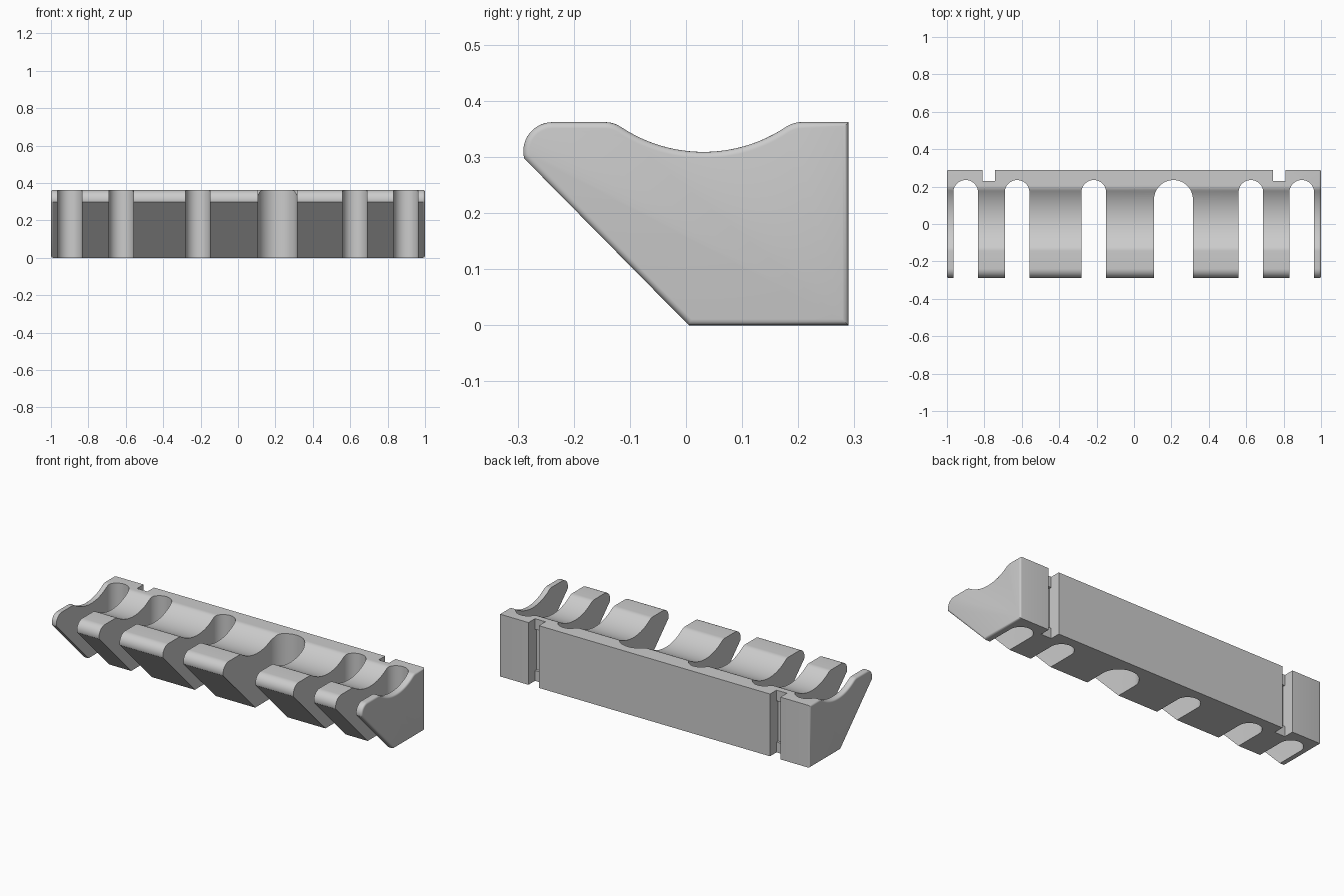
import bpy, bmesh
from math import sin, cos, radians, asin

if "Cube" in bpy.data.objects:
    bpy.data.objects.remove(bpy.data.objects["Cube"])

grey = bpy.data.materials.new("light_grey")
grey.use_nodes = True
colour = (0.6, 0.6, 0.6, 1)
grey.diffuse_color = colour
grey.node_tree.nodes["Principled BSDF"].inputs["Base Color"].default_value = colour


def arc(cx, cy, r, start, end, steps):
    angles = [radians(start + (end - start) * i / steps) for i in range(steps + 1)]
    return [(cx + r * cos(a), cy + r * sin(a)) for a in angles]


def prism(name, points, place, offset):
    """Extrude a 2D outline placed in space by place(u, v)."""
    bm = bmesh.new()
    face = bm.faces.new([bm.verts.new(place(*p)) for p in points])
    grown = bmesh.ops.extrude_face_region(bm, geom=[face])["geom"]
    bmesh.ops.translate(bm, vec=offset, verts=[g for g in grown if isinstance(g, bmesh.types.BMVert)])
    bmesh.ops.recalc_face_normals(bm, faces=bm.faces)
    mesh = bpy.data.meshes.new(name)
    bm.to_mesh(mesh)
    bm.free()
    obj = bpy.data.objects.new(name, mesh)
    bpy.context.collection.objects.link(obj)
    mesh.materials.append(grey)
    return obj


# Side profile: rounded front lip, scooped top, sloping underside
TOP, DIP, MID = 0.362, 0.309, 0.031
R, FILLET = 0.265, 0.05
reach = 0.175
swing = asin(reach / (R + FILLET)) * 57.29578
profile = [(0.005, 0), (0.29, 0), (0.29, TOP)]
profile += arc(MID + reach, TOP - FILLET, FILLET, 90, 90 + swing, 6)
profile += arc(MID, DIP + R, R, 270 + swing, 270 - swing, 24)[1:-1]
profile += arc(MID - reach, TOP - FILLET, FILLET, 90 - swing, 90, 6)
profile += arc(-0.238, 0.31, 0.052, 90, 194, 14)
body = prism("tool_rack", profile, lambda y, z: (-1, y, z), (2, 0, 0))

# Softened edges around both end faces
bm = bmesh.new()
bm.from_mesh(body.data)
rim = [e for e in bm.edges if all(abs(v.co.x) > 0.99 for v in e.verts)
       and abs(e.verts[0].co.x - e.verts[1].co.x) < 0.01]
bmesh.ops.bevel(bm, geom=rim, offset=0.011, segments=4, profile=0.5, affect='EDGES')
bm.to_mesh(body.data)
bm.free()


def cut(cutter):
    mod = body.modifiers.new(cutter.name, 'BOOLEAN')
    mod.operation = 'DIFFERENCE'
    mod.solver = 'EXACT'
    mod.object = cutter
    cutter.hide_render = True
    bpy.context.view_layer.objects.active = body
    bpy.ops.object.modifier_apply(modifier=mod.name)
    bpy.data.objects.remove(cutter)


# Round-ended slots open to the front
for x, r in [(-0.9, 0.066), (-0.625, 0.066), (-0.215, 0.066),
             (0.211, 0.104), (0.625, 0.066), (0.897, 0.066)]:
    outline = [(x - r, -0.5), (x + r, -0.5)] + arc(x, 0.235 - r, r, 0, 180, 28)
    cut(prism("slot_cutter", outline, lambda u, v: (u, v, -0.1), (0, 0, 0.6)))

# Vertical mounting grooves in the back, each with a deeper middle pocket
for x in (-0.777, 0.777):
    for half, floor, low, high in [(0.0335, 0.23, -0.1, 0.5), (0.0335, 0.215, 0.06, 0.3)]:
        outline = [(x - half, floor), (x + half, floor), (x + half, 0.4), (x - half, 0.4)]
        cut(prism("groove_cutter", outline, lambda u, v: (u, v, low), (0, 0, high - low)))

for obj in bpy.context.selected_objects:
    obj.select_set(False)
body.select_set(True)
bpy.context.view_layer.objects.active = body
bpy.ops.object.shade_smooth_by_angle(angle=radians(30))
